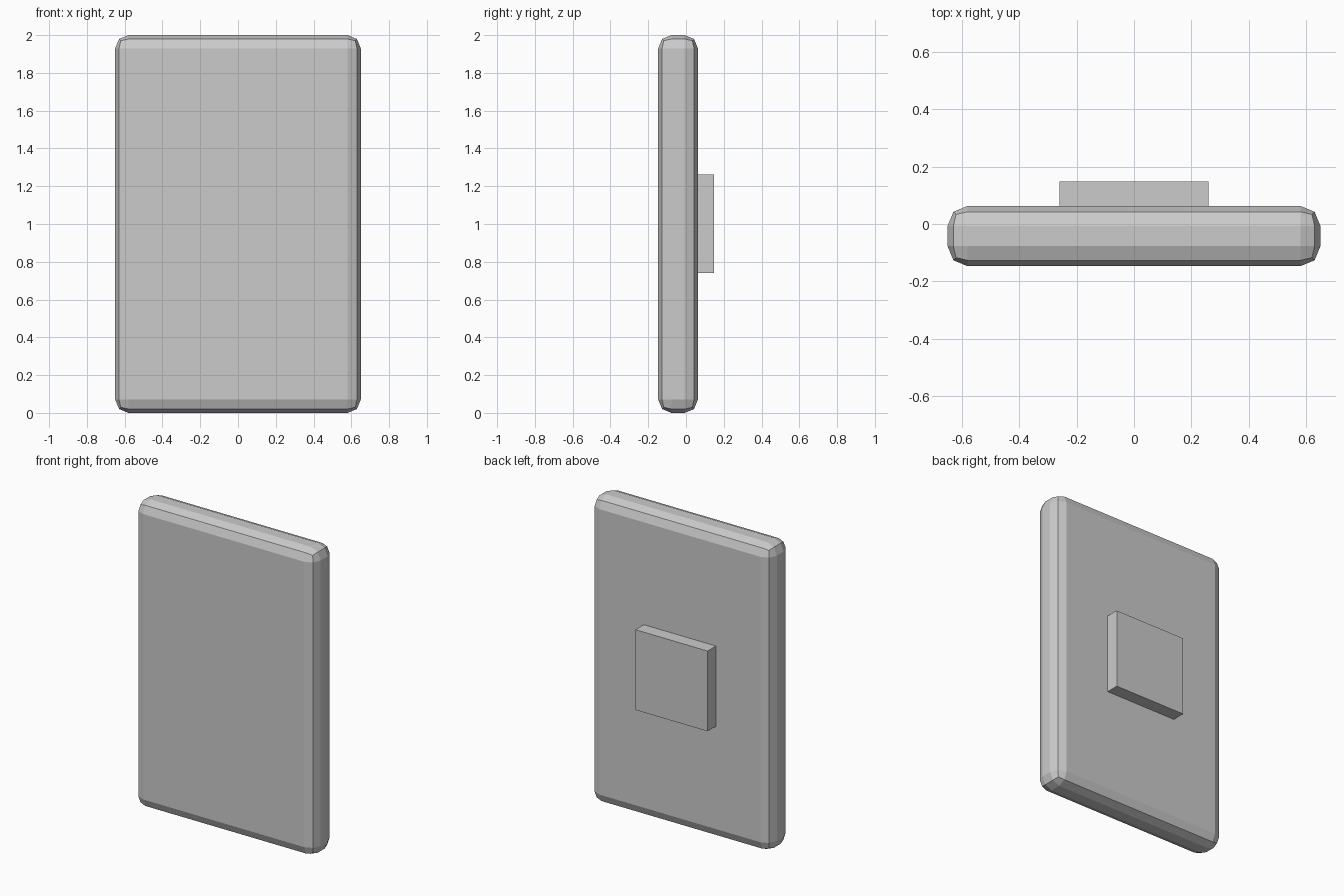
import bpy

if "Cube" in bpy.data.objects:
    bpy.data.objects.remove(bpy.data.objects["Cube"])


def box(name, lo, hi):
    """Axis-aligned box between two corners."""
    centre = [(a + b) / 2 for a, b in zip(lo, hi)]
    bpy.ops.mesh.primitive_cube_add(size=1, location=centre)
    obj = bpy.context.object
    obj.name = name
    obj.scale = [b - a for a, b in zip(lo, hi)]
    bpy.ops.object.transform_apply(location=False, rotation=False, scale=True)
    return obj


# Main slab with two-step rounded edges
panel = box("panel", (-0.65, -0.147, 0), (0.65, 0.063, 2))
bevel = panel.modifiers.new("rounded_edges", "BEVEL")
bevel.width = 0.07
bevel.segments = 2

# Square mounting block on the back
box("back_mount", (-0.26, 0.06, 0.74), (0.26, 0.149, 1.263))
